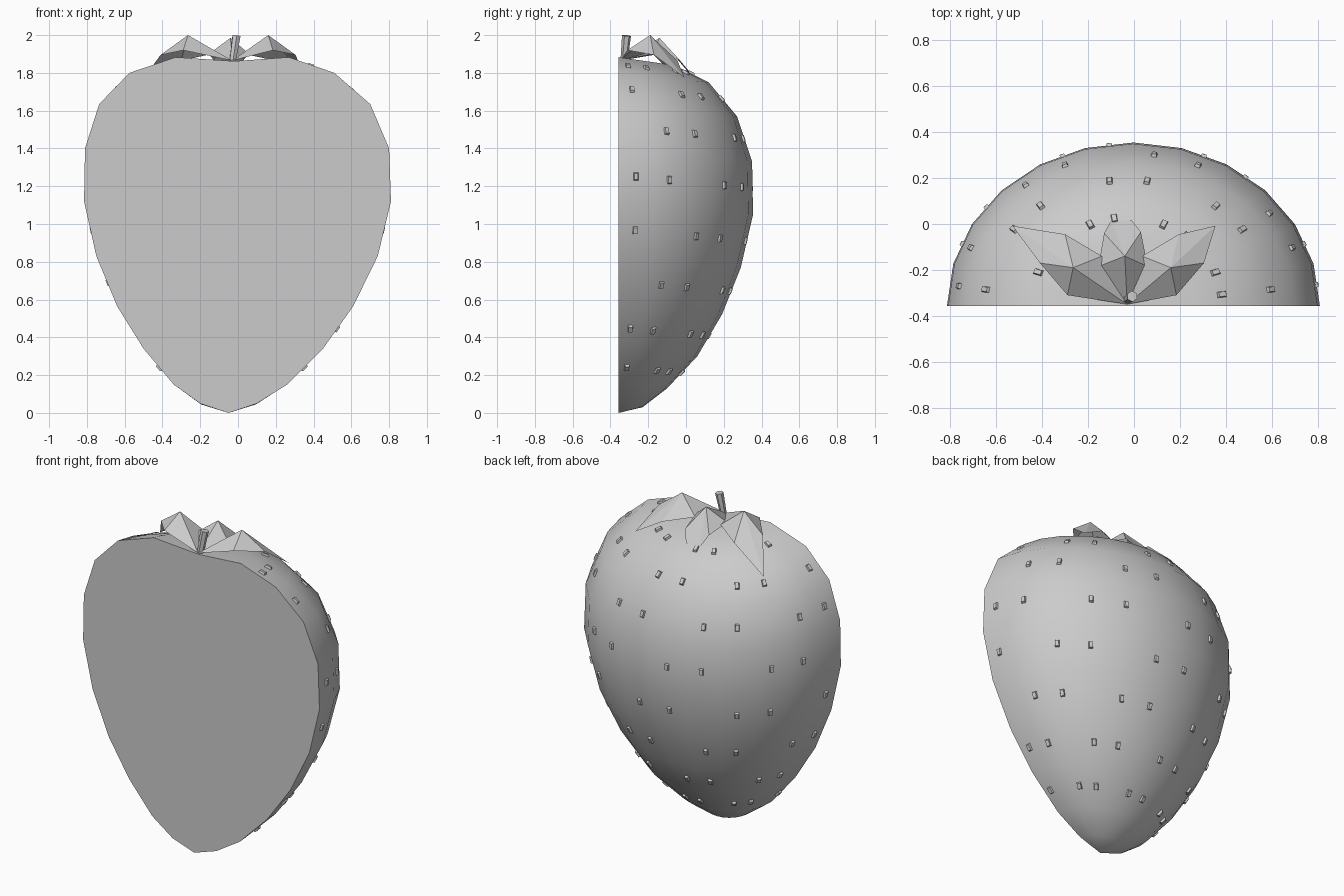
import bpy
import bmesh
from math import pi, sin, cos, radians
from mathutils import Vector, Matrix

cube = bpy.data.objects.get("Cube")
if cube:
    bpy.data.objects.remove(cube)

grey = bpy.data.materials.new("plain grey")
grey.use_nodes = True
grey.diffuse_color = (0.6, 0.6, 0.6, 1)
grey.node_tree.nodes["Principled BSDF"].inputs["Base Color"].default_value = (0.6, 0.6, 0.6, 1)

CUT_Y = -0.357   # plane of the cut face
COLUMNS = 12


def add_object(name, bm, smooth=False):
    bmesh.ops.recalc_face_normals(bm, faces=bm.faces[:])
    mesh = bpy.data.meshes.new(name)
    bm.to_mesh(mesh)
    bm.free()
    mesh.materials.append(grey)
    obj = bpy.data.objects.new(name, mesh)
    bpy.context.collection.objects.link(obj)
    if smooth:
        bpy.ops.object.select_all(action="DESELECT")
        obj.select_set(True)
        bpy.context.view_layer.objects.active = obj
        bpy.ops.object.shade_smooth_by_angle(angle=radians(45))
    return obj


# Half fruit: tilted half rings given by left x, right x, side z, back y, back z
PROFILE = [
    (-0.20, 0.10, 0.05, -0.23, 0.03),
    (-0.34, 0.26, 0.15, -0.10, 0.13),
    (-0.50, 0.45, 0.34, 0.06, 0.30),
    (-0.64, 0.61, 0.565, 0.19, 0.52),
    (-0.75, 0.74, 0.83, 0.29, 0.77),
    (-0.815, 0.81, 1.12, 0.355, 1.05),
    (-0.81, 0.80, 1.40, 0.35, 1.33),
    (-0.735, 0.70, 1.635, 0.27, 1.57),
    (-0.575, 0.51, 1.80, 0.12, 1.75),
    (-0.33, 0.27, 1.883, -0.06, 1.84),
]


def ring_point(row, column):
    left, right, z, back_y, back_z = row
    t = pi * column / COLUMNS
    return Vector(((left + right) / 2 + (right - left) / 2 * cos(t),
                   CUT_Y + (back_y - CUT_Y) * sin(t),
                   z + (back_z - z) * sin(t)))


bm = bmesh.new()
rings = [[bm.verts.new(ring_point(row, c)) for c in range(COLUMNS + 1)] for row in PROFILE]
bottom = bm.verts.new((-0.05, CUT_Y, 0))
top = bm.verts.new((-0.02, CUT_Y, 1.862))
for c in range(COLUMNS):
    bm.faces.new((bottom, rings[0][c + 1], rings[0][c]))
    bm.faces.new((top, rings[-1][c], rings[-1][c + 1]))
    for low, high in zip(rings, rings[1:]):
        bm.faces.new((low[c], low[c + 1], high[c + 1], high[c]))
bm.faces.new([bottom] + [r[0] for r in rings] + [top] + [r[-1] for r in reversed(rings)])
add_object("fruit_half", bm, smooth=True)

# Seeds: tapered blocks on two of every three panels, shifted row by row
bm = bmesh.new()
for i in range(1, len(PROFILE) - 1):
    for c in range(COLUMNS):
        if c % 3 == i % 3:
            continue
        a, b = ring_point(PROFILE[i], c), ring_point(PROFILE[i], c + 1)
        d, e = ring_point(PROFILE[i + 1], c), ring_point(PROFILE[i + 1], c + 1)
        up = ((d + e) - (a + b)).normalized()
        out = (b - a + e - d).cross(up).normalized()
        side = up.cross(out)
        frame = Matrix((side, up, out)).transposed().to_4x4()
        frame.translation = (a + b + d + e) / 4
        seed = bmesh.ops.create_cube(bm, size=1)["verts"]
        for v in seed:
            taper = 0.65 if v.co.z > 0 else 1
            v.co = frame @ Vector((v.co.x * 0.031 * taper, v.co.y * 0.05 * taper, v.co.z * 0.024))
add_object("seeds", bm)


# Leaves: folded sheets around a raised peak
def leaf(name, outline, peak):
    bm = bmesh.new()
    rim = [bm.verts.new(p) for p in outline]
    centre = bm.verts.new(peak)
    for p, q in zip(rim, rim[1:] + rim[:1]):
        bm.faces.new((centre, p, q))
    add_object(name, bm)


base = (-0.03, -0.35, 1.865)
for name, x0, s, tip_x, tip_z in (("right_leaf", -0.05, -1, -0.53, 1.73),
                                  ("left_leaf", -0.055, 1, 0.355, 1.775)):
    leaf(name, [base, (x0 + s * 0.24, -0.31, 1.92), (x0 + s * 0.36, -0.17, 1.895),
                (tip_x, -0.008, tip_z), (x0 + s * 0.25, -0.045, 1.865),
                (x0 + s * 0.09, -0.14, 1.90)],
         (x0 + s * 0.215, -0.19, 2.0))
leaf("back_leaf", [base, (0.06, -0.185, 1.90), (0.03, -0.035, 1.87), (-0.01, 0.015, 1.81),
                   (-0.10, 0.015, 1.80), (-0.13, -0.04, 1.87), (-0.155, -0.185, 1.90)],
     (-0.04, -0.14, 1.985))

# Stem: thin leaning six-sided stalk
bm = bmesh.new()
start, end = Vector((-0.03, -0.33, 1.85)), Vector((-0.008, -0.315, 1.997))
axis = end - start
bmesh.ops.create_cone(bm, cap_ends=True, segments=6, radius1=0.018, radius2=0.024,
                      depth=axis.length,
                      matrix=Matrix.Translation((start + end) / 2) @ axis.to_track_quat("Z", "Y").to_matrix().to_4x4())
add_object("stem", bm)
